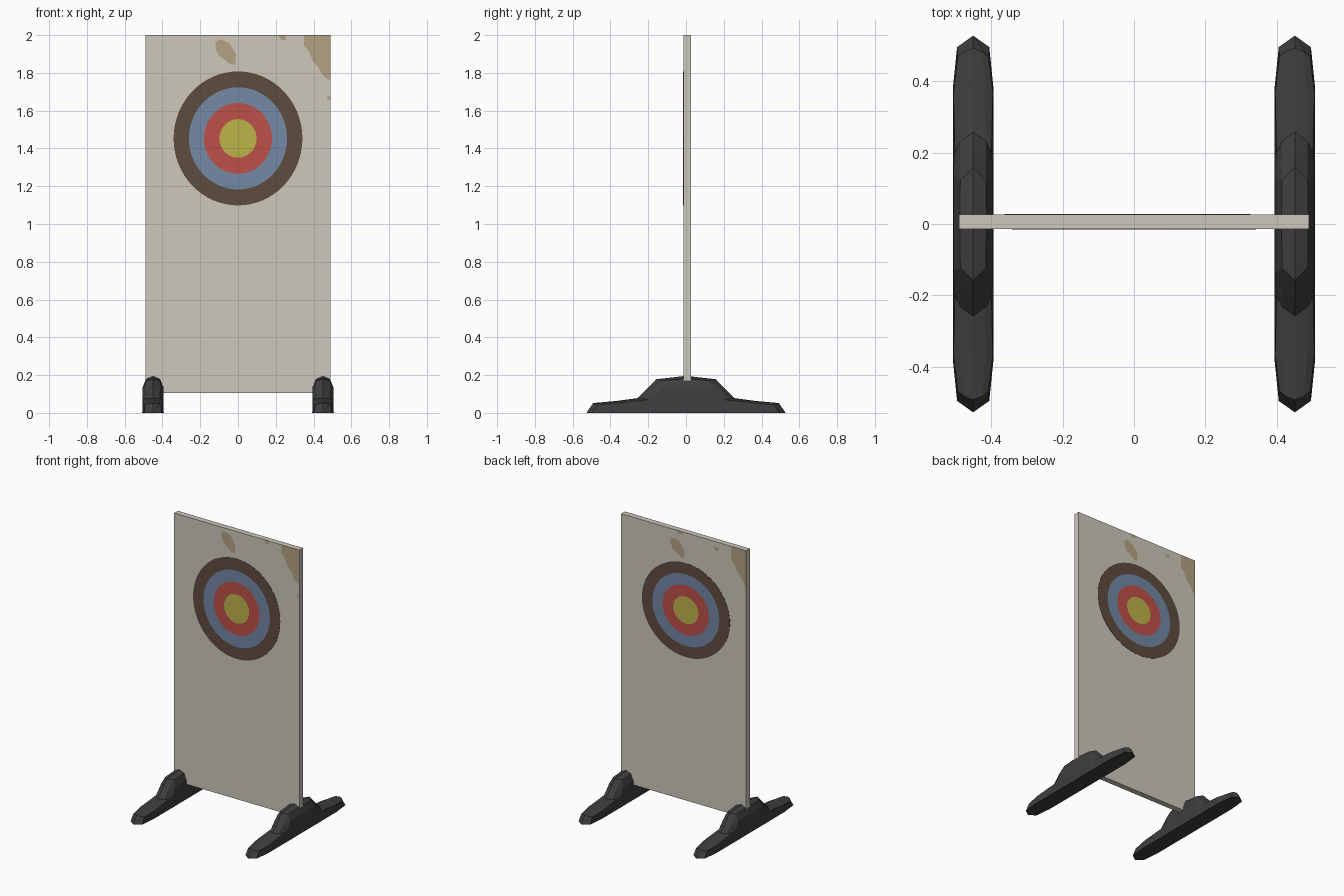
import bpy, bmesh, math

if "Cube" in bpy.data.objects:
    bpy.data.objects.remove(bpy.data.objects["Cube"])


def mat(name, rgb):
    m = bpy.data.materials.new(name)
    lin = [(c / 255 / 12.92) if c < 11 else ((c / 255 + 0.055) / 1.055) ** 2.4 for c in rgb]
    m.diffuse_color = (*lin, 1)
    m.use_nodes = True
    m.node_tree.nodes["Principled BSDF"].inputs["Base Color"].default_value = m.diffuse_color
    return m


CREAM = mat("cream_board", (205, 200, 188))
RUBBER = mat("dark_rubber", (62, 62, 63))
BROWN = mat("brown_ring", (94, 76, 62))
BLUE = mat("blue_ring", (115, 136, 165))
RED = mat("red_ring", (190, 80, 72))
YELLOW = mat("yellow_centre", (190, 178, 73))
STAIN = mat("tan_stain", (180, 162, 130))


def finish(bm, name, mats, recalc=False):
    if recalc:
        bmesh.ops.recalc_face_normals(bm, faces=bm.faces)
    me = bpy.data.meshes.new(name)
    bm.to_mesh(me)
    bm.free()
    ob = bpy.data.objects.new(name, me)
    bpy.context.collection.objects.link(ob)
    for m in mats:
        me.materials.append(m)
    return ob


# Board
Y0, Y1, HALF, BOTTOM, TOP = -0.014, 0.026, 0.49, 0.105, 2.0
bm = bmesh.new()
bmesh.ops.create_cube(bm, size=1)
for v in bm.verts:
    v.co.x *= 2 * HALF
    v.co.y = Y0 if v.co.y < 0 else Y1
    v.co.z = BOTTOM if v.co.z < 0 else TOP
finish(bm, "board", [CREAM])

CZ = 1.453


def place(side, x, z, lift):
    """Point on the front or back of the board, as seen facing that side."""
    if side == "front":
        return (x, Y0 - lift, z)
    return (-x, Y1 + lift, z)


# Painted target: concentric bands closed to the board by a thin rim
def target(side, cx, sx, sz):
    n = 64
    bm = bmesh.new()
    loops = []
    for r, lift in ((0.341, 0), (0.341, 0.0015), (0.26, 0.0015), (0.18, 0.0015), (0.098, 0.0015)):
        loops.append([bm.verts.new(place(side, cx + r * sx * math.cos(2 * math.pi * i / n),
                                         CZ + r * sz * math.sin(2 * math.pi * i / n), lift))
                      for i in range(n)])
    for k in range(4):
        for i in range(n):
            j = (i + 1) % n
            f = bm.faces.new((loops[k][i], loops[k][j], loops[k + 1][j], loops[k + 1][i]))
            f.material_index = max(0, k - 1)
    bm.faces.new(loops[4]).material_index = 3
    finish(bm, side + "_target", [BROWN, BLUE, RED, YELLOW])


target("front", 0, 1.0, 1.04)
target("back", 0.018, 1.01, 0.975)

# Stains near the top of the board, outlines in x, z
CORNER = [(.35, 2), (.49, 2), (.49, 1.76), (.455, 1.778), (.425, 1.83), (.40, 1.855), (.375, 1.915), (.35, 1.945)]
BLOB = [(-.12, 1.965), (-.09, 1.978), (-.05, 1.96), (-.03, 1.93), (-.01, 1.90), (-.015, 1.845),
        (-.04, 1.845), (-.07, 1.87), (-.10, 1.89), (-.118, 1.925)]
SPOT = [(.215, 2), (.255, 2), (.25, 1.975), (.23, 1.97)]
SPECK = [(.472, 1.68), (.49, 1.675), (.49, 1.657), (.475, 1.657)]
EDGE = [(-.055, 2), (-.005, 2), (-.01, 1.982), (-.04, 1.978)]


def stains(side, shapes):
    bm = bmesh.new()
    for pts in shapes:
        bm.faces.new([bm.verts.new(place(side, x, z, 0.001)) for x, z in reversed(pts)])
    finish(bm, side + "_stains", [STAIN])


def shift(pts):
    """Back paint sits a little lower and to the side."""
    return [(min(HALF, x * 1.01 + 0.018), CZ + (z - CZ) * 0.93) for x, z in pts]


back_corner = [(x, TOP if i < 2 else z) for i, (x, z) in enumerate(shift(CORNER))]
stains("front", [CORNER, BLOB, SPOT, SPECK])
stains("back", [back_corner, shift(BLOB), shift(SPOT), EDGE])

# Feet: stations from tip to middle, each ridge, shoulder, side top, floor
STATIONS = [
    [(0, .492, .052), (.025, .482, .05), (.043, .468, .042), (.045, .495, 0)],
    [(0, .37, .063), (.035, .362, .06), (.055, .365, .052), (.057, .378, 0)],
    [(0, .257, .078), (.035, .232, .075), (.051, .20, .07), (.057, .20, 0)],
    [(0, .205, .128), (.036, .185, .122), (.055, .165, .085), (.057, .165, 0)],
    [(0, .158, .178), (.036, .122, .172), (.055, .135, .13), (.057, .135, 0)],
    [(0, 0, .196), (.037, 0, .18), (.055, 0, .135), (.057, 0, 0)],
]
TIP = (0, .527, 0)


def foot(name, cx):
    bm = bmesh.new()
    for sx in (1, -1):
        for sy in (1, -1):
            def V(p):
                return bm.verts.new((cx + sx * p[0], sy * p[1], p[2]))
            rows = [[V(p) for p in s] for s in STATIONS]
            for a, b in zip(rows, rows[1:]):
                for i in range(3):
                    bm.faces.new((a[i], a[i + 1], b[i + 1], b[i]))
            tip = V(TIP)
            a = rows[0]
            for i in range(3):
                bm.faces.new((tip, a[i], a[i + 1]))
            # flat sole
            mid = V((0, 0, 0))
            bm.faces.new([tip] + [r[3] for r in rows] + [mid])
    bmesh.ops.remove_doubles(bm, verts=bm.verts, dist=0.0005)
    finish(bm, name, [RUBBER], recalc=True)


foot("left_foot", -0.45)
foot("right_foot", 0.45)
